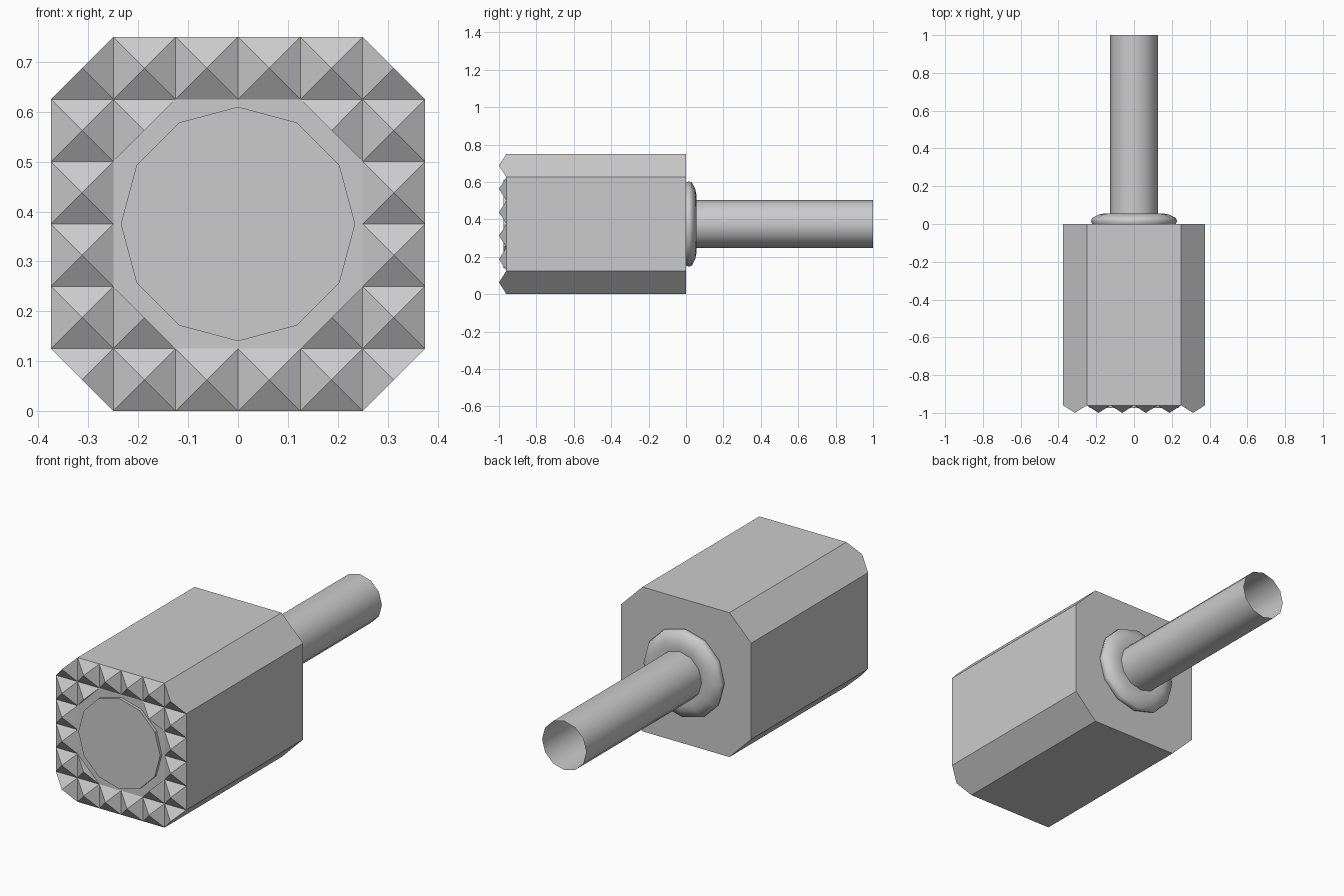
import bpy, bmesh, math

cube = bpy.data.objects.get("Cube")
if cube:
    bpy.data.objects.remove(cube, do_unlink=True)

grey = bpy.data.materials.new("light_grey_metal")
grey.use_nodes = True
colour = (0.6, 0.6, 0.6, 1)
grey.diffuse_color = colour
grey.node_tree.nodes["Principled BSDF"].inputs["Base Color"].default_value = colour

MID = 0.375       # height of the central axis, also half the head width
CELL = 0.125      # tooth size and corner chamfer
FACE_Y = -0.96    # striking face
TIP_Y = -1.0      # tooth tips


def finish(name, bm, smooth=False):
    mesh = bpy.data.meshes.new(name)
    bm.to_mesh(mesh)
    bm.free()
    mesh.materials.append(grey)
    for poly in mesh.polygons:
        poly.use_smooth = smooth
    obj = bpy.data.objects.new(name, mesh)
    bpy.context.collection.objects.link(obj)
    return obj


def lathe(name, profile, sides=12, cap_start=False, smooth=True):
    """Revolve (radius, y) points about the central axis."""
    bm = bmesh.new()
    rings = []
    for r, y in profile:
        angles = [2 * math.pi * i / sides for i in range(sides)]
        rings.append([bm.verts.new((r * math.sin(a), y, MID + r * math.cos(a)))
                      for a in angles])
    for a, b in zip(rings, rings[1:]):
        for i in range(sides):
            j = (i + 1) % sides
            bm.faces.new((a[i], a[j], b[j], b[i]))
    if cap_start:
        bm.faces.new(reversed(rings[0]))
    bm.normal_update()
    # turn the skin outwards
    face = bm.faces[:][0]
    c = face.calc_center_median()
    if face.normal.x * c.x + face.normal.z * (c.z - MID) < 0:
        bmesh.ops.reverse_faces(bm, faces=bm.faces[:])
    return finish(name, bm, smooth)


# Chamfered block
bm = bmesh.new()
s, c = MID, MID - CELL
outline = [(s, -c), (s, c), (c, s), (-c, s), (-s, c), (-s, -c), (-c, -s), (c, -s)]
front = bm.faces.new([bm.verts.new((x, FACE_Y, MID + z)) for x, z in outline])
back = bmesh.ops.extrude_face_region(bm, geom=[front], use_keep_orig=True)
bmesh.ops.translate(bm, vec=(0, -FACE_Y, 0),
                    verts=[v for v in back["geom"] if isinstance(v, bmesh.types.BMVert)])
bmesh.ops.recalc_face_normals(bm, faces=bm.faces[:])
finish("head_block", bm)

# Pyramid teeth around the striking face, halved at the diagonals
bm = bmesh.new()
h = CELL / 2
for i in range(6):
    for j in range(6):
        x, z = (i - 2.5) * CELL, (j - 2.5) * CELL
        ring = max(abs(i - 2.5), abs(j - 2.5))
        diagonal = abs(i - 2.5) == abs(j - 2.5)
        if ring < 2 and not (diagonal and ring > 1):
            continue
        base = [(x - h, z - h), (x + h, z - h), (x + h, z + h), (x - h, z + h)]
        if diagonal:
            pick = max if ring > 2 else min
            base.remove(pick(base, key=lambda p: abs(p[0]) + abs(p[1])))
        tip = bm.verts.new((x, TIP_Y, MID + z))
        verts = [bm.verts.new((px, FACE_Y, MID + pz)) for px, pz in base]
        for a, b in zip(verts, verts[1:] + verts[:1]):
            bm.faces.new((a, b, tip))
finish("teeth", bm)

# Round plate in the middle of the striking face
lathe("face_plate", [(0.235, -0.975), (0.235, FACE_Y)], cap_start=True, smooth=False)

# Rounded collar and open tubular handle
lathe("collar", [(0.222, 0), (0.228, 0.015), (0.222, 0.032), (0.185, 0.05),
                 (0.155, 0.056), (0.12, 0.052)])
lathe("handle", [(0.127, 0), (0.127, 1)])
